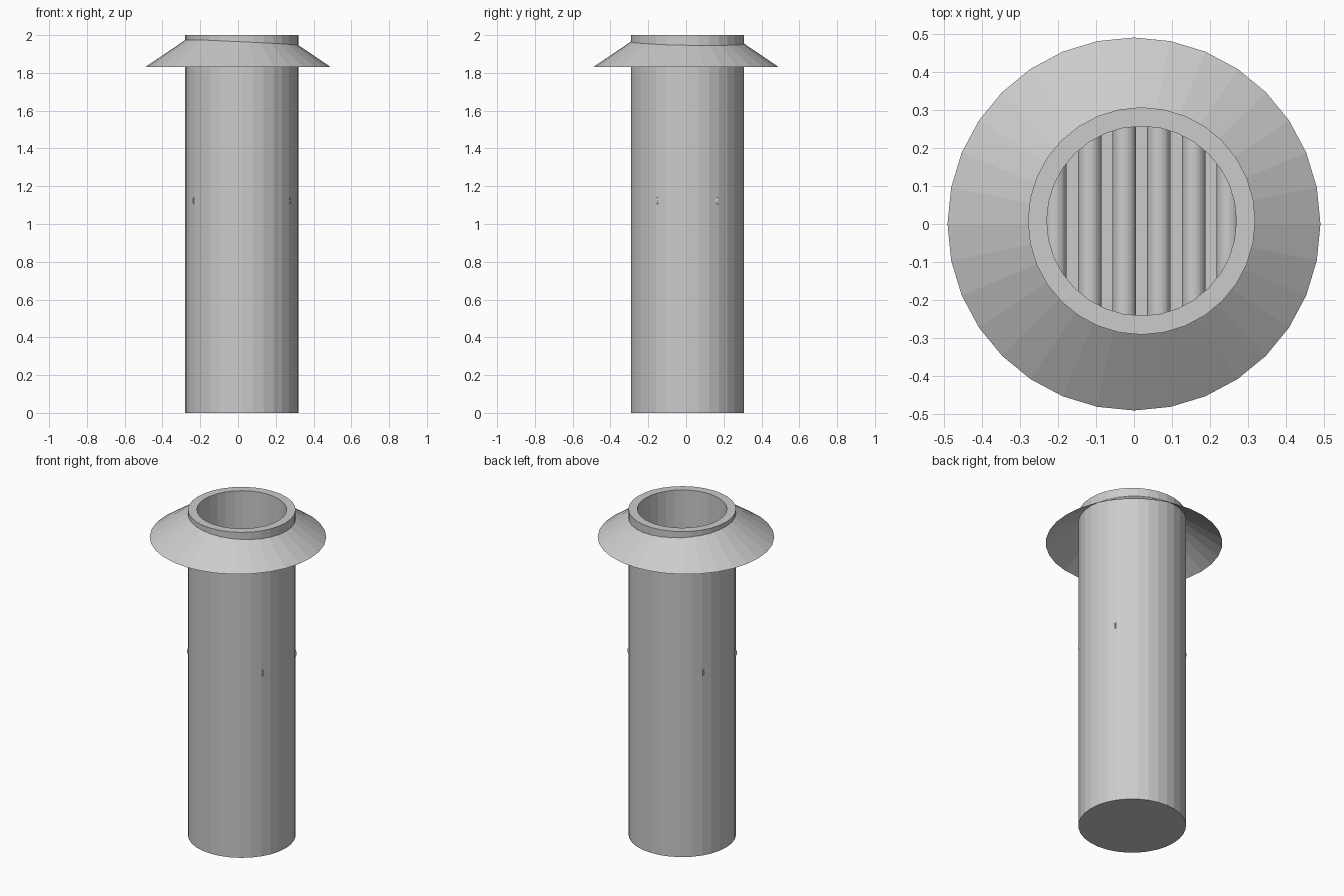
import bpy, bmesh, math
from mathutils import Matrix, Vector

if "Cube" in bpy.data.objects:
    bpy.data.objects.remove(bpy.data.objects["Cube"])

SEG = 32
CX, CY = 0.02, 0.008      # pipe axis, slightly off the flange axis


def finish(bm, name):
    mesh = bpy.data.meshes.new(name)
    bm.to_mesh(mesh)
    bm.free()
    obj = bpy.data.objects.new(name, mesh)
    bpy.context.collection.objects.link(obj)
    return obj


def lathe(name, profile, cx=0.0, cy=0.0, cap_start=False, cap_end=False):
    """Faceted surface of revolution from (radius, z) points."""
    bm = bmesh.new()
    rings = []
    for r, z in profile:
        rings.append([bm.verts.new((cx + r * math.cos(2 * math.pi * i / SEG),
                                    cy + r * math.sin(2 * math.pi * i / SEG), z))
                      for i in range(SEG)])
    for a, b in zip(rings, rings[1:]):
        for i in range(SEG):
            j = (i + 1) % SEG
            bm.faces.new((a[i], a[j], b[j], b[i]))
    if cap_start:
        bm.faces.new(rings[0][::-1])
    if cap_end:
        bm.faces.new(rings[-1])
    return finish(bm, name)


# Pipe: closed bottom, open top with a thick wall
lathe("pipe", [(0.30, 0.0), (0.30, 2.0), (0.25, 2.0), (0.25, 0.02)],
      CX, CY, cap_start=True, cap_end=True)

# Sloping collar: thin conical skirt whose upper edge hides in the pipe wall
lathe("collar", [(0.492, 1.83), (0.275, 1.977)])

# Grate: six round bars across the inside of the pipe
for k in range(6):
    d = (k - 2.5) * 0.0915
    length = 2 * math.sqrt(0.28 ** 2 - d ** 2)
    bm = bmesh.new()
    bmesh.ops.create_cone(bm, cap_ends=True, segments=SEG, radius1=0.031,
                          radius2=0.031, depth=length,
                          matrix=Matrix.Translation(Vector((CX + d, CY, 1.123)))
                          @ Matrix.Rotation(math.pi / 2, 4, 'X'))
    finish(bm, f"grate_bar_{k + 1}")
